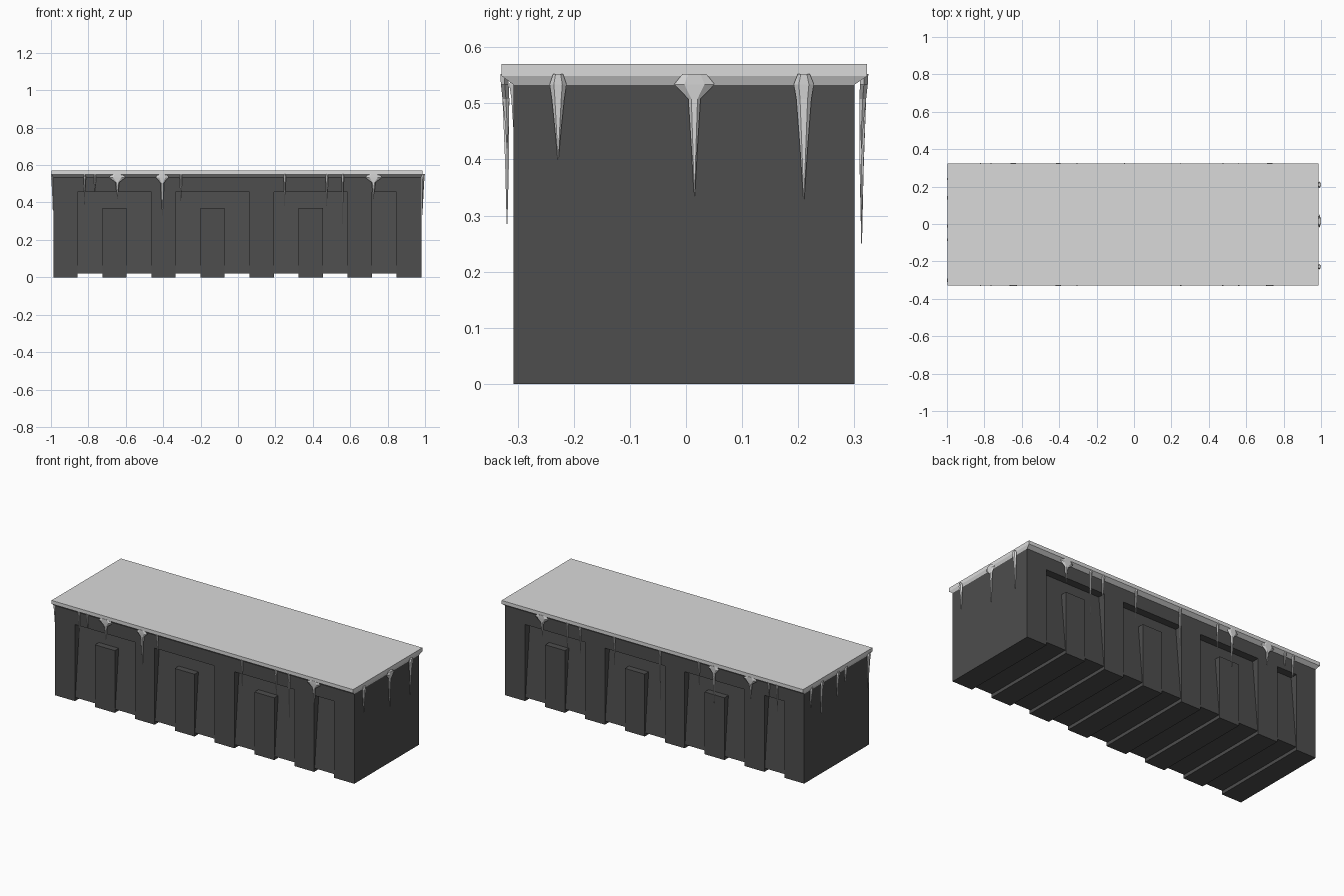
import bpy, bmesh, math
from mathutils import Vector

if "Cube" in bpy.data.objects:
    bpy.data.objects.remove(bpy.data.objects["Cube"])


def material(name, grey):
    m = bpy.data.materials.new(name)
    m.use_nodes = True
    m.diffuse_color = (grey, grey, grey, 1)
    m.node_tree.nodes["Principled BSDF"].inputs["Base Color"].default_value = (grey, grey, grey, 1)
    return m


STONE = material("dark_stone", 0.075)
SNOW = material("pale_snow", 0.7)

FRONT, BACK = -0.307, 0.30      # body faces
LEFT, RIGHT = -0.987, 0.98
CEILING, TOP = 0.455, 0.535     # recess ceiling, body top


def finish(bm, name, mat):
    bmesh.ops.recalc_face_normals(bm, faces=bm.faces)
    mesh = bpy.data.meshes.new(name)
    bm.to_mesh(mesh)
    bm.free()
    mesh.materials.append(mat)
    ob = bpy.data.objects.new(name, mesh)
    bpy.context.collection.objects.link(ob)
    return ob


def loft(rings, name, mat):
    """Skin a list of closed point rings and cap both ends."""
    bm = bmesh.new()
    loops = [[bm.verts.new(p) for p in ring] for ring in rings]
    n = len(loops[0])
    for a, b in zip(loops, loops[1:]):
        for i in range(n):
            j = (i + 1) % n
            bm.faces.new((a[i], a[j], b[j], b[i]))
    bm.faces.new(loops[0])
    bm.faces.new(loops[-1])
    return finish(bm, name, mat)


def rect(x0, x1, y0, y1, z):
    return [(x0, y0, z), (x1, y0, z), (x1, y1, z), (x0, y1, z)]


def box(name, mat, x0, x1, y0, y1, z0, z1):
    return loft([rect(x0, x1, y0, y1, z0), rect(x0, x1, y0, y1, z1)], name, mat)


# Core with walls leaning inward toward the recess ceiling
loft([rect(LEFT + .05, RIGHT - .05, FRONT + .004, BACK - .004, .02),
      rect(LEFT + .05, RIGHT - .05, FRONT + .045, BACK - .045, CEILING)],
     "recessed_core", STONE)

# Plain band above the recesses
box("upper_band", STONE, LEFT, RIGHT, FRONT, BACK, CEILING, TOP)

# Ribs: short ones stand inside the wide recesses, the back is the front turned round
for i in range(8):
    x = -0.9225 + 0.2622 * i
    x0 = LEFT if i == 0 else x - .065
    x1 = RIGHT if i == 7 else x + .065
    front_top = .37 if i in (1, 3, 5) else CEILING
    back_top = .37 if i in (2, 4, 6) else CEILING
    box(f"front_rib_{i + 1}", STONE, x0, x1, FRONT, 0, 0, front_top)
    box(f"back_rib_{i + 1}", STONE, x0, x1, 0, BACK, 0, back_top)

# Snow slab with a chamfered underside
loft([rect(LEFT, RIGHT, FRONT, BACK, .533),
      rect(-.996, .987, -.329, .323, .549),
      rect(-.996, .987, -.329, .323, .57)], "snow_slab", SNOW)


def icicle(name, base, along, width, tip, flared):
    """Six-sided icicle hanging at base, its width running along the wall."""
    along = Vector(along)
    out = Vector((along.y, -along.x, 0))
    if out.dot(Vector(base + (0,))) < 0:
        out.negate()
    neck = .011 if flared else width * .75
    rows = [(.552, width * .6, .008, .002), (.534, width, .008, .001),
            (.508, neck, .007, -.001),
            ((tip + .508) / 2, neck * .5, .004, -.003), (tip, .0008, .0008, -.003)]
    rings = []
    for z, wide, deep, shift in rows:
        ring = []
        for k in range(6):
            a = k * math.pi / 3
            p = Vector(base + (z,)) + along * (wide * math.cos(a))
            ring.append(p + out * (deep * math.sin(a) + shift))
        rings.append(ring)
    loft(rings, name, SNOW)


# Icicles along the two long walls: position, half width, tip height, flared
LONG_ROW = [(-.82, .007, .39, False), (-.765, .006, .46, False),
            (-.645, .045, .42, True), (-.405, .035, .33, True),
            (-.305, .007, .40, False), (.25, .007, .38, False),
            (.475, .008, .38, False), (.56, .007, .285, False),
            (.725, .045, .42, True)]
for i, (x, w, tip, flare) in enumerate(LONG_ROW):
    icicle(f"front_icicle_{i + 1}", (x, -.322), (1, 0, 0), w, tip, flare)
    icicle(f"back_icicle_{i + 1}", (x, .316), (1, 0, 0), w, tip, flare)
icicle("back_icicle_middle", (-.05, .316), (1, 0, 0), .007, .25, False)

# Icicles on the two short ends
for i, (y, w, tip, flare) in enumerate([(-.228, .015, .40, False),
                                        (.015, .036, .335, True),
                                        (.21, .018, .33, False)]):
    icicle(f"right_icicle_{i + 1}", (.99, y), (0, 1, 0), w, tip, flare)
for i, (y, w, tip) in enumerate([(.24, .01, .43), (.14, .015, .35), (-.01, .014, .40),
                                 (-.085, .011, .46), (-.3, .015, .34)]):
    icicle(f"left_icicle_{i + 1}", (-.992, y), (0, 1, 0), w, tip, False)
